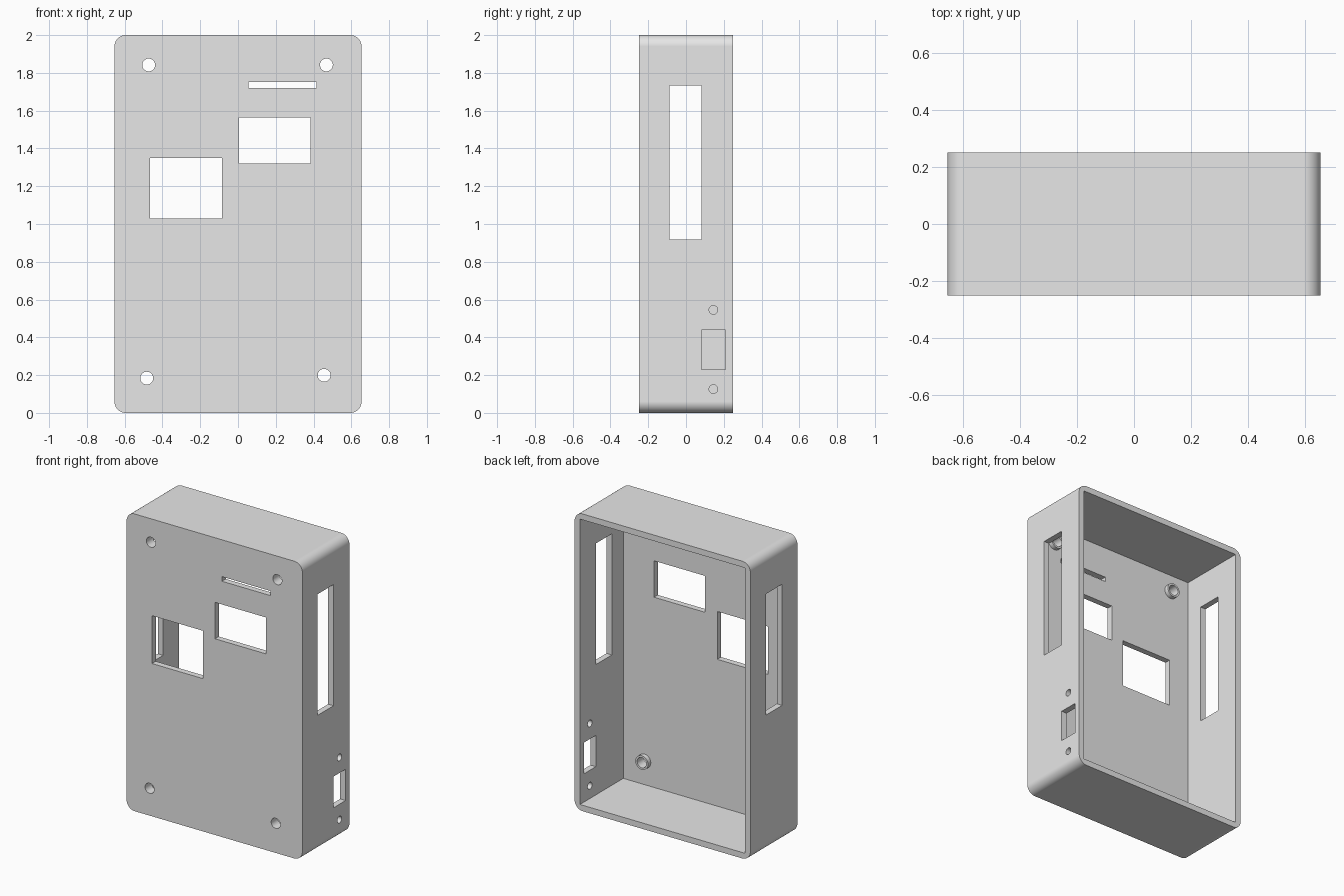
import bpy, bmesh, math
from mathutils import Matrix

if "Cube" in bpy.data.objects:
    bpy.data.objects.remove(bpy.data.objects["Cube"], do_unlink=True)

W, D, H = 1.308, 0.5, 2.0     # outer size
WALL, RADIUS = 0.04, 0.06
FRONT = -D / 2
INNER = FRONT + WALL          # inside of the front panel

grey = bpy.data.materials.new("light grey plastic")
grey.use_nodes = True
grey.diffuse_color = (0.8, 0.8, 0.8, 1)
grey.node_tree.nodes["Principled BSDF"].inputs["Base Color"].default_value = (0.8, 0.8, 0.8, 1)


def make_object(name, bm):
    bmesh.ops.recalc_face_normals(bm, faces=bm.faces)
    mesh = bpy.data.meshes.new(name)
    bm.to_mesh(mesh)
    bm.free()
    mesh.materials.append(grey)
    obj = bpy.data.objects.new(name, mesh)
    bpy.context.collection.objects.link(obj)
    return obj


def box(name, x, y, z, radius=0):
    """Box between (low, high) pairs, with optional rounding of the edges along y."""
    bm = bmesh.new()
    bmesh.ops.create_cube(bm, size=1)
    for v in bm.verts:
        v.co = [sum(r) / 2 + c * (r[1] - r[0]) for c, r in zip(v.co, (x, y, z))]
    if radius:
        edges = [e for e in bm.edges if abs(e.verts[0].co.y - e.verts[1].co.y) > 0.01]
        bmesh.ops.bevel(bm, geom=edges, offset=radius, segments=14, profile=0.5, affect='EDGES')
    return make_object(name, bm)


def rod(name, centre, radius, length, axis):
    """Cylinder along the x or y axis."""
    bm = bmesh.new()
    turn = Matrix.Rotation(math.pi / 2, 4, 'Y' if axis == 'X' else 'X')
    bmesh.ops.create_cone(bm, cap_ends=True, segments=32, radius1=radius, radius2=radius,
                          depth=length, matrix=Matrix.Translation(centre) @ turn)
    return make_object(name, bm)


def combine(target, tool, operation):
    mod = target.modifiers.new("boolean", 'BOOLEAN')
    mod.operation, mod.solver, mod.object = operation, 'EXACT', tool
    bpy.ops.object.select_all(action='DESELECT')
    bpy.context.view_layer.objects.active = target
    target.select_set(True)
    bpy.ops.object.modifier_apply(modifier=mod.name)
    bpy.data.objects.remove(tool, do_unlink=True)


# Rounded tray, open at the back
case = box("enclosure", (-W / 2, W / 2), (-D / 2, D / 2), (0, H), RADIUS)
combine(case, box("cavity", (WALL - W / 2, W / 2 - WALL), (INNER, D), (WALL, H - WALL)), 'DIFFERENCE')

# Screw bosses inside the front panel, drilled right through
for x, z in ((-0.473, 1.842), (0.468, 1.842), (-0.483, 0.184), (0.456, 0.199)):
    combine(case, rod("boss", (x, INNER + 0.01, z), 0.047, 0.04, 'Y'), 'UNION')
    combine(case, rod("screw_hole", (x, FRONT, z), 0.034, 0.3, 'Y'), 'DIFFERENCE')

# Front windows and thin slit
for x, z in (((-0.465, -0.086), (1.028, 1.35)),
             ((0.004, 0.385), (1.32, 1.565)),
             ((0.056, 0.416), (1.721, 1.752))):
    combine(case, box("front_cutout", x, (FRONT - 0.1, INNER + 0.1), z), 'DIFFERENCE')

# Tall slot through both sides
combine(case, box("side_slot", (-1, 1), (-0.088, 0.081), (0.917, 1.732)), 'DIFFERENCE')

# Socket opening and its two screw holes, left side only
combine(case, box("socket", (0.5, 0.8), (0.081, 0.21), (0.23, 0.44)), 'DIFFERENCE')
for z in (0.126, 0.545):
    combine(case, rod("socket_screw", (W / 2, 0.145, z), 0.023, 0.3, 'X'), 'DIFFERENCE')

# Smooth rounds, flat panels
bpy.ops.object.shade_smooth_by_angle(angle=math.radians(30))
weighted = case.modifiers.new("weighted normals", 'WEIGHTED_NORMAL')
weighted.keep_sharp = True
